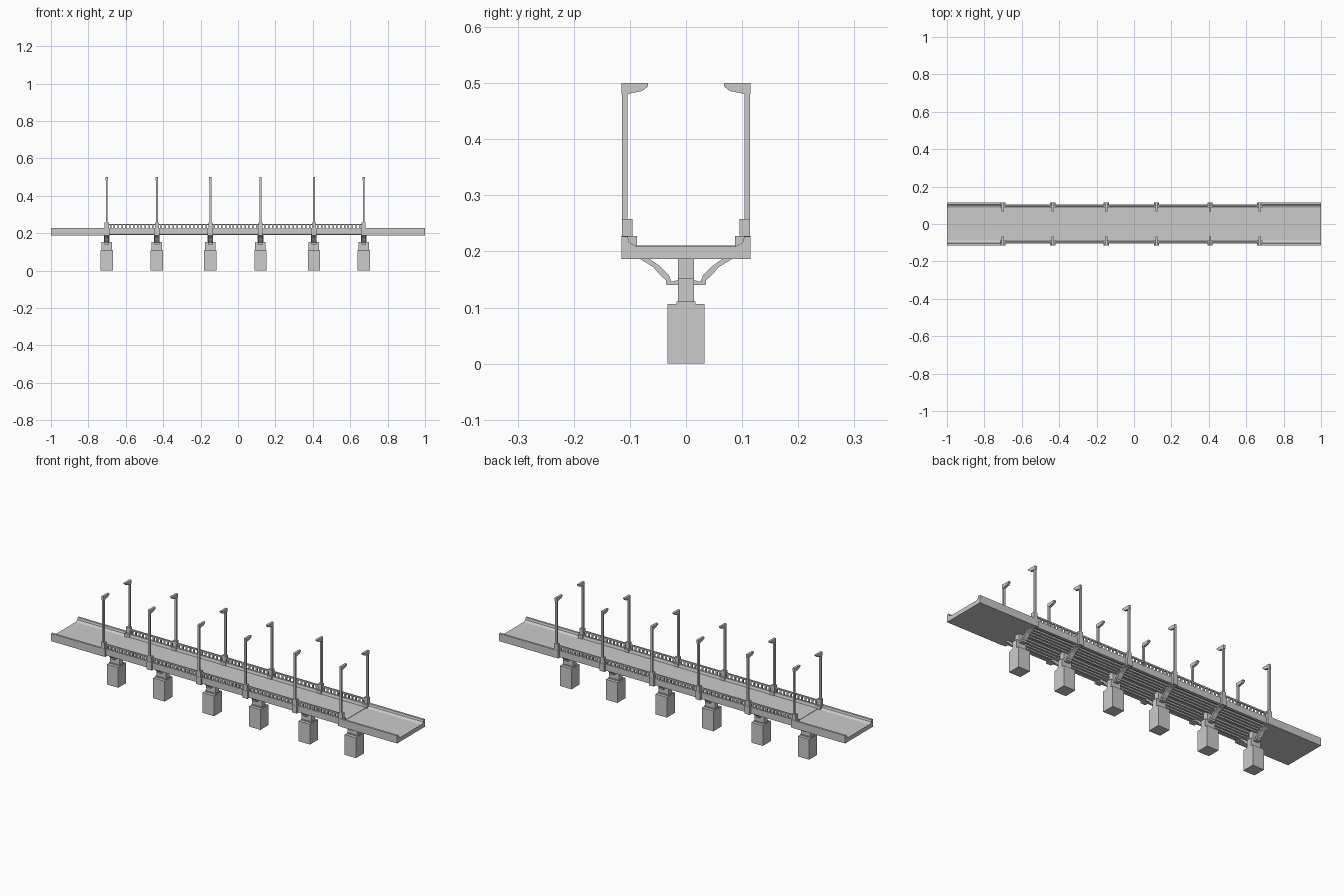
import bpy, bmesh

if "Cube" in bpy.data.objects:
    bpy.data.objects.remove(bpy.data.objects["Cube"])

PIERS = [-0.702, -0.434, -0.148, 0.120, 0.406, 0.672]


def finish(bm, name, mirror=False):
    bmesh.ops.recalc_face_normals(bm, faces=bm.faces)
    me = bpy.data.meshes.new(name)
    bm.to_mesh(me)
    bm.free()
    ob = bpy.data.objects.new(name, me)
    bpy.context.collection.objects.link(ob)
    if mirror:
        m = ob.modifiers.new("Mirror", 'MIRROR')
        m.use_axis = (False, True, False)
        m.use_mirror_merge = False
    return ob


def prism(bm, profile, x0, x1):
    """Extrude a (y, z) outline along x."""
    a = [bm.verts.new((x0, y, z)) for y, z in profile]
    b = [bm.verts.new((x1, y, z)) for y, z in profile]
    n = len(a)
    bm.faces.new(a)
    bm.faces.new(b[::-1])
    for i in range(n):
        j = (i + 1) % n
        bm.faces.new((a[i], b[i], b[j], a[j]))


def box(bm, x0, x1, y0, y1, z0, z1):
    prism(bm, [(y0, z0), (y1, z0), (y1, z1), (y0, z1)], x0, x1)


# solid end ramps with parapet walls in one channel profile
half = [(0.115, 0.187), (0.115, 0.227), (0.104, 0.227), (0.101, 0.216), (0.088, 0.209)]
channel = half + [(-y, z) for y, z in reversed(half)]
for name, x0, x1 in (("left_end_ramp", -1.0, -0.70), ("right_end_ramp", 0.678, 1.0)):
    bm = bmesh.new()
    prism(bm, channel, x0, x1)
    finish(bm, name)

# middle roadway
bm = bmesh.new()
box(bm, -0.70, 0.678, -0.105, 0.105, 0.197, 0.211)
finish(bm, "road_deck")

# kerbs
bm = bmesh.new()
prism(bm, [(0.105, 0.192), (0.105, 0.225), (0.094, 0.225), (0.090, 0.211), (0.090, 0.192)],
      -0.70, 0.678)
finish(bm, "kerb", True)

# girders under the middle roadway
bm = bmesh.new()
for y in (0.010, 0.030, 0.050, 0.070):
    box(bm, -0.70, 0.678, y, y + 0.010, 0.189, 0.199)
finish(bm, "girders", True)

# railings, one per span
for i, (a, b) in enumerate(zip(PIERS, PIERS[1:])):
    bm = bmesh.new()
    box(bm, a, b, 0.097, 0.105, 0.243, 0.250)
    n = 13
    for k in range(1, n):
        x = a + (b - a) * k / n
        box(bm, x - 0.004, x + 0.004, 0.098, 0.104, 0.223, 0.245)
    finish(bm, f"railing_{i + 1}", True)

BRACKET = [(0.010, 0.140), (0.035, 0.140), (0.036, 0.149), (0.048, 0.160), (0.058, 0.172),
           (0.086, 0.189), (0.068, 0.189), (0.048, 0.175), (0.030, 0.157), (0.026, 0.146),
           (0.010, 0.150)]
LAMP = [(0.115, 0.500), (0.068, 0.500), (0.068, 0.494), (0.078, 0.486), (0.103, 0.481),
        (0.115, 0.481)]

for i, x in enumerate(PIERS):
    # footing block, stepped column and cross beam
    bm = bmesh.new()
    box(bm, x - 0.033, x + 0.033, -0.033, 0.033, 0.0, 0.106)
    finish(bm, f"pier_footing_{i + 1}")

    bm = bmesh.new()
    box(bm, x - 0.031, x + 0.031, -0.017, 0.017, 0.104, 0.111)
    box(bm, x - 0.028, x + 0.028, -0.014, 0.014, 0.108, 0.152)
    box(bm, x - 0.015, x + 0.015, -0.014, 0.014, 0.150, 0.192)
    finish(bm, f"pier_column_{i + 1}")

    bm = bmesh.new()
    box(bm, x - 0.014, x + 0.014, -0.112, 0.112, 0.187, 0.200)
    finish(bm, f"cross_beam_{i + 1}")

    # curved arms from column to deck
    bm = bmesh.new()
    prism(bm, BRACKET, x - 0.013, x + 0.013)
    finish(bm, f"support_arms_{i + 1}", True)

    # stepped lamp pedestal
    bm = bmesh.new()
    box(bm, x - 0.014, x + 0.014, 0.087, 0.115, 0.188, 0.228)
    box(bm, x - 0.011, x + 0.011, 0.095, 0.114, 0.226, 0.258)
    finish(bm, f"lamp_pedestal_{i + 1}", True)

    # lamp pole with inward head
    bm = bmesh.new()
    box(bm, x - 0.005, x + 0.005, 0.104, 0.114, 0.225, 0.485)
    prism(bm, LAMP, x - 0.006, x + 0.006)
    finish(bm, f"lamp_post_{i + 1}", True)
